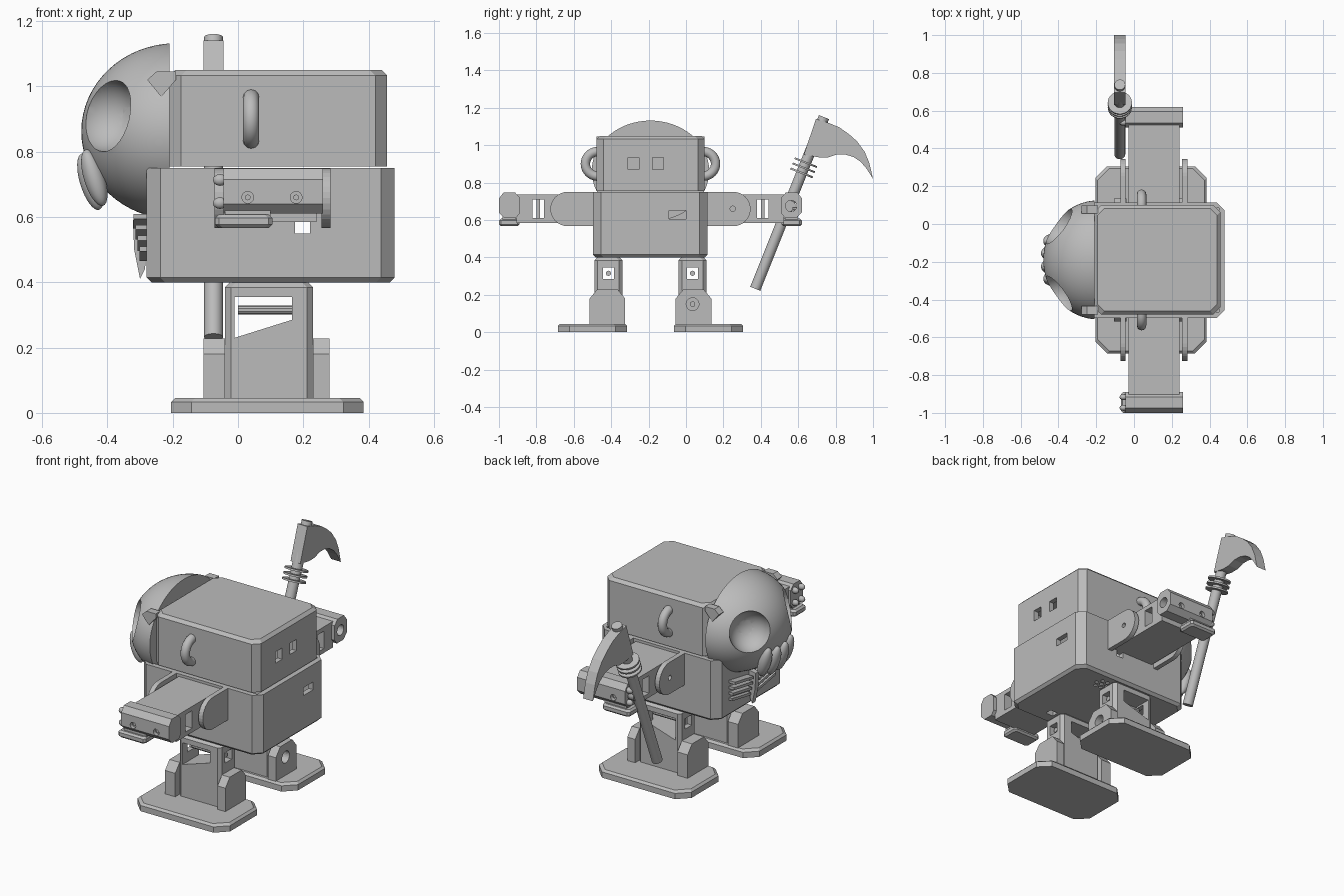
import bpy, bmesh
from math import pi, sin, cos
from mathutils import Vector

if "Cube" in bpy.data.objects:
    bpy.data.objects.remove(bpy.data.objects["Cube"])

GREY = (0.5, 0.5, 0.5, 1)
mat = bpy.data.materials.new("plain_grey")
mat.use_nodes = True
mat.diffuse_color = GREY
mat.node_tree.nodes["Principled BSDF"].inputs["Base Color"].default_value = GREY
YC = -0.19  # plane of symmetry


def finish(name, bm):
    bmesh.ops.recalc_face_normals(bm, faces=bm.faces[:])
    me = bpy.data.meshes.new(name)
    bm.to_mesh(me)
    bm.free()
    me.materials.append(mat)
    ob = bpy.data.objects.new(name, me)
    bpy.context.collection.objects.link(ob)
    return ob


def loft(name, rings):
    bm = bmesh.new()
    loops = [[bm.verts.new(p) for p in r] for r in rings]
    for a, b in zip(loops, loops[1:]):
        for i in range(len(a)):
            j = (i + 1) % len(a)
            bm.faces.new((a[i], a[j], b[j], b[i]))
    bm.faces.new(loops[0])
    bm.faces.new(loops[-1])
    return finish(name, bm)


def box(name, x, y, z, c=0.0, top=0.0, bottom=0.0):
    """Block with cut vertical corners and optional bevelled top and bottom."""
    def ring(h, k):
        x0, x1 = min(x) + k, max(x) - k
        y0, y1 = min(y) + k, max(y) - k
        if not c:
            return [(x0, y0, h), (x1, y0, h), (x1, y1, h), (x0, y1, h)]
        return [(x0 + c, y0, h), (x1 - c, y0, h), (x1, y0 + c, h), (x1, y1 - c, h),
                (x1 - c, y1, h), (x0 + c, y1, h), (x0, y1 - c, h), (x0, y0 + c, h)]
    rings = [ring(z[0], bottom)]
    if bottom:
        rings.append(ring(z[0] + bottom, 0))
    if top:
        rings.append(ring(z[1] - top, 0))
    rings.append(ring(z[1], top))
    return loft(name, rings)


def prism(name, pts, axis, a, b):
    """Extrude an outline along x (outline in y,z) or y (outline in x,z)."""
    place = (lambda p, t: (t, p[0], p[1])) if axis == "x" else (lambda p, t: (p[0], t, p[1]))
    return loft(name, [[place(p, t) for p in pts] for t in (a, b)])


def rod(name, a, b, r, n=24):
    a, b = Vector(a), Vector(b)
    bm = bmesh.new()
    bmesh.ops.create_cone(bm, cap_ends=True, segments=n, radius1=r, radius2=r, depth=(b - a).length)
    rot = (b - a).to_track_quat("Z", "Y").to_matrix().to_4x4()
    rot.translation = (a + b) / 2
    bm.transform(rot)
    return finish(name, bm)


def ball(name, centre, radii, tilt=0.0, seg=32):
    bm = bmesh.new()
    bmesh.ops.create_uvsphere(bm, u_segments=seg, v_segments=seg // 2, radius=1)
    for v in bm.verts:
        x, y, z = (v.co[i] * radii[i] for i in range(3))
        v.co = Vector((x * cos(tilt) + z * sin(tilt), y, z * cos(tilt) - x * sin(tilt))) + Vector(centre)
    return finish(name, bm)


def cut(ob, *cutters):
    for c in cutters:
        m = ob.modifiers.new("cut", "BOOLEAN")
        m.operation, m.solver, m.object = "DIFFERENCE", "EXACT", c
    dg = bpy.context.evaluated_depsgraph_get()
    me = bpy.data.meshes.new_from_object(ob.evaluated_get(dg))
    ob.modifiers.clear()
    ob.data = me
    for c in cutters:
        bpy.data.objects.remove(c)
    return ob


def smooth(ob):
    bpy.ops.object.select_all(action="DESELECT")
    ob.select_set(True)
    bpy.context.view_layer.objects.active = ob
    bpy.ops.object.shade_smooth_by_angle(angle=0.6)


# Torso shell, with rear port, speaker holes and side cable holes
torso = box("torso", (-0.28, 0.48), (-0.497, 0.115), (0.40, 0.75), 0.042, bottom=0.015)
holes = [box("c", (-0.25, 0.45), (-0.467, 0.085), (0.43, 0.8)),
         box("c", (0.4, 0.6), (-0.09, 0.0), (0.605, 0.65)),
         box("c", (0.175, 0.22), (-0.6, 0.2), (0.55, 0.585)),
         box("c", (0.23, 0.28), (-0.42, -0.38), (0.35, 0.45))]
for i in range(7):
    r, t = (0.035 if i else 0), i * pi / 3
    p = (0.25 + r * cos(t), 0.02 + r * sin(t))
    holes.append(rod("c", (*p, 0.38), (*p, 0.45), 0.011, 10))
cut(torso, *holes)

# Head shell with rear windows and one round side hole
head = box("head", (-0.21, 0.457), (-0.478, 0.1), (0.755, 1.05), 0.036, top=0.017)
cut(head, box("c", (-0.18, 0.427), (-0.448, 0.07), (0.7, 1.02)),
    box("c", (0.4, 0.5), (-0.31, -0.25), (0.87, 0.935)),
    box("c", (0.4, 0.5), (-0.18, -0.12), (0.87, 0.935)),
    rod("c", (0.3, 0.05, 0.9), (0.3, 0.15, 0.9), 0.028))

# Skull mask with deep eye sockets
skull = ball("skull_mask", (-0.19, YC, 0.862), (0.29, 0.315, 0.27), seg=64)
holes = [box("c", (-0.21, 0.3), (-0.7, 0.4), (0.5, 1.3))]
for s in (-1, 1):
    eye = Vector((-0.415, YC + s * 0.19, 0.915))
    inward = Vector((0.75, -s * 0.6, -0.15)).normalized()
    holes += [ball("c", eye, (0.115, 0.115, 0.115)), rod("c", eye, eye + inward * 0.15, 0.04)]
cut(skull, *holes)
smooth(skull)

# Teeth
for d in (-0.1, -0.035, 0.035, 0.1):
    out = 0.012 if abs(d) < 0.05 else 0
    smooth(ball("tooth", (-0.44 - out, YC + d, 0.72 - out), (0.032, 0.036, 0.09), -0.3))

# Breastbone
prism("breastbone", [(-0.27, 0.6), (-0.322, 0.59), (-0.318, 0.5), (-0.3, 0.41), (-0.285, 0.44)],
      "y", YC - 0.015, YC + 0.015)


def rounded_end(s, d0, d1, z0, z1):
    r, zc = (z1 - z0) / 2, (z0 + z1) / 2
    arc = [(YC + s * (d1 - r + r * cos(t)), zc + r * sin(t))
           for t in [-pi / 2 + pi * i / 16 for i in range(17)]]
    return [(YC + s * d0, z0)] + arc + [(YC + s * d0, z1)]


for s, side in ((-1, "right"), (1, "left")):
    def Y(*d):
        return tuple(YC + s * v for v in d)

    # Ribs
    for i in range(4):
        z, reach = 0.465 + i * 0.033, 0.302 + i * 0.006
        prism(side + "_rib", [(Y(0.03)[0], z), (Y(0.2)[0], z + 0.03),
                              (Y(0.2)[0], z + 0.045), (Y(0.03)[0], z + 0.015)], "x", -0.27, -reach)

    # Brow corner
    prism(side + "_brow", [(-0.19, 1.045), (-0.25, 1.045), (-0.278, 1.02), (-0.235, 0.968), (-0.19, 1.02)],
          "y", *Y(0.245, 0.288))

    # Ear loop
    cu = bpy.data.curves.new(side + "_ear", "CURVE")
    cu.dimensions, cu.bevel_depth, cu.bevel_resolution, cu.use_fill_caps = "3D", 0.025, 4, True
    sp = cu.splines.new("POLY")
    sp.points.add(20)
    for i, p in enumerate(sp.points):
        t = pi * i / 20
        p.co = (0.04, Y(0.28 + 0.068 * sin(t))[0], 0.9 + 0.066 * cos(t), 1)
    cu.materials.append(mat)
    bpy.context.collection.objects.link(bpy.data.objects.new(side + "_ear", cu))

    # Shoulder plates
    for x0 in (-0.072, 0.255):
        plate = prism(side + "_shoulder_plate", rounded_end(s, 0.3, 0.535, 0.567, 0.75), "x", x0, x0 + 0.028)
        yh = Y(0.44)[0]
        cut(plate, rod("c", (x0 - 0.1, yh, 0.66), (x0 + 0.1, yh, 0.66), 0.014))

    # Upper arm with side window
    arm = box(side + "_arm", (-0.03, 0.24), Y(0.3, 0.715), (0.585, 0.735))
    cut(arm, box("c", (-0.1, 0.3), Y(0.57, 0.63), (0.61, 0.71)))
    box(side + "_arm_core", (0.02, 0.19), Y(0.59, 0.61), (0.6, 0.72))

    # Hand block, thumb bar and finger knobs
    outline = [(0.72, 0.61), (0.78, 0.61), (0.81, 0.64), (0.81, 0.715),
               (0.785, 0.748), (0.725, 0.748), (0.7, 0.72), (0.7, 0.635)]
    hand = prism(side + "_hand", [(Y(d)[0], z) for d, z in outline], "x", -0.045, 0.26)
    yh = Y(0.752)[0]
    holes = [rod("c", (-0.2, yh, 0.675), (0.4, yh, 0.675), 0.03)]
    for x in (0.03, 0.178):
        holes.append(rod("c", (x, Y(0.79)[0], 0.66), (x, Y(0.9)[0], 0.66), 0.018))
    cut(hand, *holes)
    for x in (0.03, 0.178):
        rod(side + "_screw", (x, Y(0.76)[0], 0.66), (x, Y(0.797)[0], 0.66), 0.009, 8)
    box(side + "_thumb", (-0.07, 0.105), Y(0.7, 0.81), (0.567, 0.607), 0.012, 0.01, 0.01)
    box(side + "_thumb_neck", (-0.04, 0.1), Y(0.72, 0.79), (0.59, 0.625))
    for i in range(4):
        t = pi / 4 + i * pi / 2
        smooth(ball(side + "_knob", (-0.055, Y(0.755 + 0.04 * cos(t))[0], 0.678 + 0.05 * sin(t)),
                    (0.022, 0.016, 0.018), seg=12))

    # Foot plate
    box(side + "_foot", (-0.205, 0.385), Y(0.125, 0.495), (0, 0.045), 0.062, top=0.012)

    # Leg with slanted window and front hole
    leg = box(side + "_leg", (-0.04, 0.23), Y(0.15, 0.3), (0.04, 0.402), 0.018, top=0.018)
    yl = Y(0.225)[0]
    cut(leg, prism("c", [(-0.01, 0.355), (0.165, 0.355), (0.165, 0.285), (-0.01, 0.23)], "y", *Y(0, 0.5)),
        box("c", (-0.1, 0.3), Y(0.195, 0.255), (0.285, 0.345)))
    rod(side + "_leg_pin", (0.0, yl, 0.315), (0.215, yl, 0.315), 0.014, 10)

    # Ankle brackets
    for x0, x1 in ((-0.105, -0.04), (0.23, 0.28)):
        shape = [(0.135, 0.04), (0.325, 0.04), (0.325, 0.18), (0.285, 0.228), (0.175, 0.228), (0.135, 0.18)]
        bracket = prism(side + "_ankle", [(Y(d)[0], z) for d, z in shape], "x", x0, x1)
        cut(bracket, rod("c", (x0 - 0.1, yl, 0.15), (x1 + 0.1, yl, 0.15), 0.034))
    rod(side + "_ankle_pin", (-0.06, yl, 0.15), (0.25, yl, 0.15), 0.015, 10)

# Scythe
PX = -0.075
low, high = Vector((PX, 0.37, 0.232)), Vector((PX, 0.738, 1.15))
smooth(rod("scythe_pole", low, high, 0.029))
for f in (0.675, 0.705, 0.735):
    c = low.lerp(high, f)
    e = (high - low).normalized() * 0.005
    smooth(rod("scythe_ring", c - e, c + e, 0.064, 32))
rod("scythe_grip", (PX, 0.557, 0.675), (0.0, 0.557, 0.675), 0.029)
prism("scythe_blade", [(0.63, 0.95), (0.695, 1.14), (0.765, 1.118), (0.82, 1.095), (0.87, 1.06),
                       (0.915, 1.02), (0.955, 0.965), (0.98, 0.905), (1.0, 0.82), (0.965, 0.875),
                       (0.935, 0.91), (0.895, 0.937), (0.85, 0.95), (0.805, 0.95), (0.76, 0.935), (0.71, 0.935)],
      "x", PX - 0.031, PX + 0.031)
